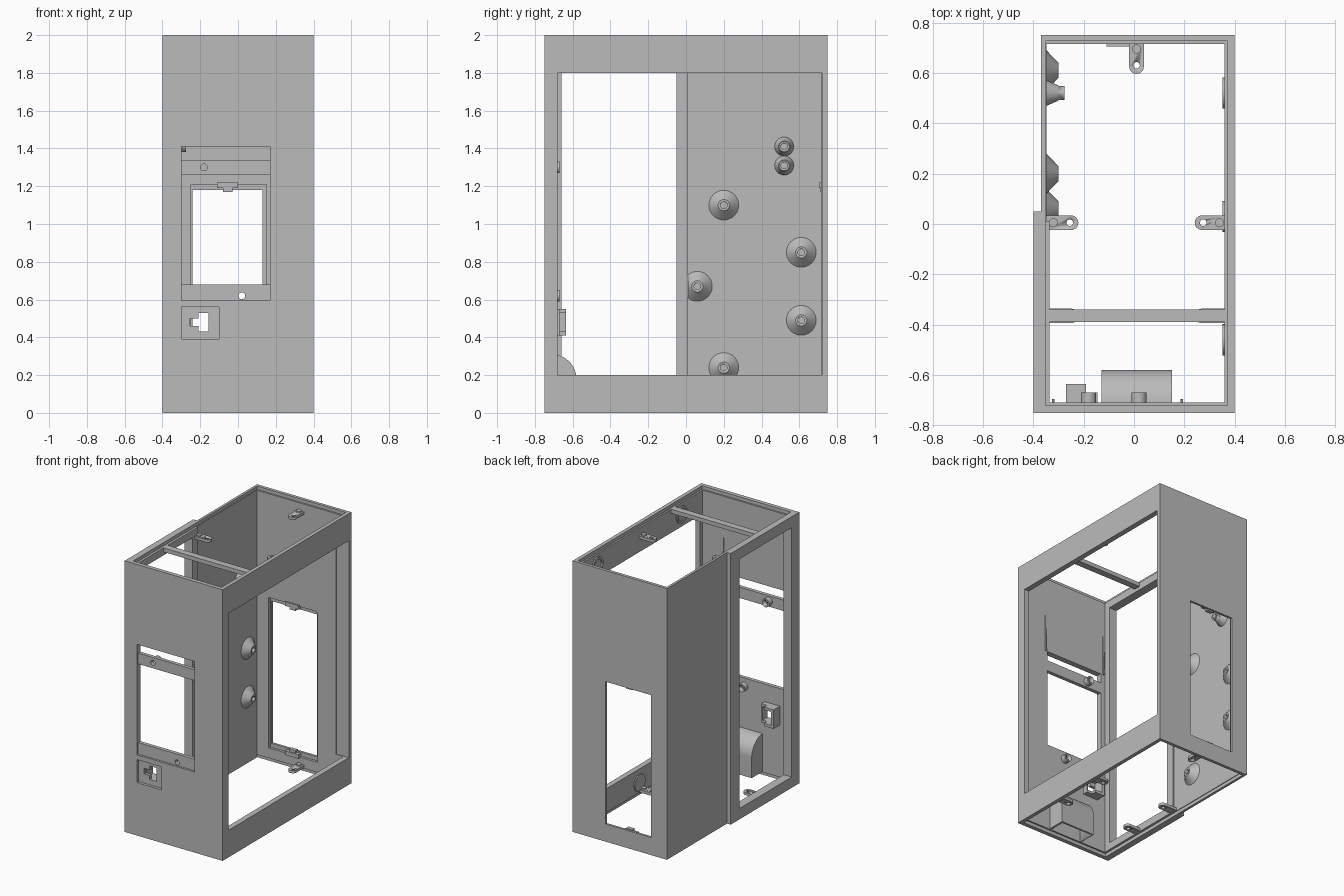
import bpy, bmesh, math
from mathutils import Vector, Matrix

if "Cube" in bpy.data.objects:
    bpy.data.objects.remove(bpy.data.objects["Cube"])

grey = bpy.data.materials.new("plain grey")
grey.use_nodes = True
grey.diffuse_color = (0.5, 0.5, 0.5, 1)
grey.node_tree.nodes["Principled BSDF"].inputs["Base Color"].default_value = (0.5, 0.5, 0.5, 1)


def finish(name, bm, smooth=False):
    bmesh.ops.recalc_face_normals(bm, faces=bm.faces)
    mesh = bpy.data.meshes.new(name)
    bm.to_mesh(mesh)
    bm.free()
    mesh.materials.append(grey)
    ob = bpy.data.objects.new(name, mesh)
    bpy.context.collection.objects.link(ob)
    if smooth:
        activate(ob)
        bpy.ops.object.shade_smooth_by_angle(angle=math.radians(35))
    return ob


def activate(ob):
    bpy.ops.object.select_all(action='DESELECT')
    ob.select_set(True)
    bpy.context.view_layer.objects.active = ob


def box(name, x, y, z):
    """Box from three (low, high) ranges."""
    bm = bmesh.new()
    bmesh.ops.create_cube(bm, size=1)
    for v in bm.verts:
        v.co = Vector([(r[0] + r[1]) / 2 + c * (r[1] - r[0]) for r, c in zip((x, y, z), v.co)])
    return finish(name, bm)


def rod(name, start, axis, length, r1, r2=None):
    """Cylinder or cone growing from start along axis."""
    bm = bmesh.new()
    axis = Vector(axis)
    bmesh.ops.create_cone(bm, cap_ends=True, segments=32, radius1=r1,
                          radius2=r1 if r2 is None else r2, depth=length)
    turn = Vector((0, 0, 1)).rotation_difference(axis).to_matrix().to_4x4()
    bm.transform(Matrix.Translation(Vector(start) + axis * length / 2) @ turn)
    return finish(name, bm, True)


def prism(name, outline, axis, low, high):
    """Outline extruded along x (outline in y, z) or z (outline in x, y)."""
    bm = bmesh.new()
    put = (lambda a, b, c: (c, a, b)) if axis == "x" else (lambda a, b, c: (a, b, c))
    face = bm.faces.new([bm.verts.new(put(a, b, low)) for a, b in outline])
    new = bmesh.ops.extrude_face_region(bm, geom=[face])["geom"]
    shift = Vector(put(0, 0, high - low))
    bmesh.ops.translate(bm, vec=shift, verts=[g for g in new if isinstance(g, bmesh.types.BMVert)])
    return finish(name, bm, True)


def combine(ob, other, mode='DIFFERENCE'):
    mod = ob.modifiers.new("shape", 'BOOLEAN')
    mod.operation, mod.solver, mod.object = mode, 'EXACT', other
    activate(ob)
    bpy.ops.object.modifier_apply(modifier=mod.name)
    bpy.data.objects.remove(other)


def cut(ob, *ranges):
    combine(ob, box("cutter", *ranges))


# Outer shell, stepped out on the front half of one side
X, MID, ALL = (-0.30, 0.17), (-0.055 - 0.185, 0.13), (-1, 3)
shell = box("case_shell", (-0.37, 0.4), (-0.75, 0.75), (0, 2))
combine(shell, box("step", (-0.4, 0), (-0.75, 0.05), (0, 2)), 'UNION')
cut(shell, (-0.335, 0.36), (-0.708, 0.715), ALL)
cut(shell, (-0.347, 0.3), (0.01, 0.715), ALL)
for z in ((-0.1, 0.025), (1.975, 2.1)):
    cut(shell, (-0.352, 0.372), (-0.72, 0.727), z)

# Side openings
cut(shell, (0.3, 0.5), (-0.68, 0.72), (0.2, 1.8))
cut(shell, (-0.5, -0.3), (-0.66, -0.05), (0.08, 1.92))

# Front display recess with upper slot and main opening
cut(shell, X, (-0.8, -0.735), (0.595, 1.41))
for z in ((0.68, 1.26), (1.34, 1.5 - 0.09)):
    cut(shell, X, (-0.8, -0.6), z)

# Socket recess and hole
cut(shell, (-0.30, -0.10), (-0.8, -0.73), (0.39, 0.56))
cut(shell, (-0.21, -0.155), (-0.8, -0.6), (0.43, 0.53))
cut(shell, (-0.255, -0.20), (-0.8, -0.6), (0.46, 0.50))

# Back window with a rebate on its inner side
cut(shell, MID, (0.6, 0.8), (0.13, 1.18))
cut(shell, (-0.25, 0.15), (0.6, 0.733), (0.10, 1.21))

# Screw holes through the front bars, with hollow bosses inside
for x, z in ((-0.18, 1.30), (0.02, 0.62)):
    combine(shell, rod("drill", (x, -0.8, z), (0, 1, 0), 0.2, 0.018))
    boss = rod("bar_screw_boss", (x, -0.71, z), (0, 1, 0), 0.04, 0.03)
    combine(boss, rod("drill", (x, -0.8, z), (0, 1, 0), 0.3, 0.018))

# Socket shroud behind the front wall
shroud = box("socket_shroud", (-0.27, -0.145), (-0.71, -0.635), (0.41, 0.55))
cut(shroud, (-0.25, -0.155), (-0.8, -0.6), (0.43, 0.53))
cut(shroud, (-0.19, -0.1), (-0.67, -0.6), (0.4, 0.6))

# Rounded hood inside the front wall, hollow from below


def hood_outline(r, low):
    arc = [(-0.71 + r * math.cos(a * math.pi / 24), 0.18 + r * math.sin(a * math.pi / 24))
           for a in range(13)]
    return [(-0.71, low), (-0.71 + r, low)] + arc


hood = prism("front_hood", hood_outline(0.13, 0.03), "x", -0.13, 0.15)
combine(hood, prism("hollow", hood_outline(0.115, -0.1), "x", -0.115, 0.135))

# Tapered ribs above the display
for x in (0.19, -0.32):
    prism("tapered_rib", [(-0.71, 1.41), (-0.695, 1.41), (-0.71, 1.84)], "x", x - 0.005, x + 0.005)

# Top cross bar
box("top_cross_bar", (-0.345, 0.37), (-0.39, -0.34), (1.945, 1.975))

# Conical standoffs on the solid side panel, with blind screw holes
big = [(0.2, 1.1), (0.61, 0.85), (0.06, 0.67), (0.61, 0.49), (0.2, 0.24)]
small = [(0.52, 1.41), (0.52, 1.31)]
for y, z in big + small:
    wide = (y, z) in big
    cone = rod("conical_standoff", (-0.35, y, z), (1, 0, 0), 0.05, 0.082 if wide else 0.052, 0.03)
    if wide:
        cut(cone, (-1, 1), (-1, 0.01), ALL)
    else:
        combine(cone, rod("stem", (-0.34, y, z), (1, 0, 0), 0.065, 0.028), 'UNION')
    combine(cone, rod("drill", (-0.335, y, z), (1, 0, 0), 0.1, 0.017))

# Shallow rings inside the open side
for y, z in ((0.52, 1.89), (-0.46, 1.89), (0.03, 0.1)):
    ring = rod("side_ring", (0.365, y, z), (-1, 0, 0), 0.013, 0.062)
    combine(ring, rod("drill", (0.363, y, z), (-1, 0, 0), 0.1, 0.045))


# Mounting tabs with a hole and a fixing stud
def tab(base, direction, z):
    d = Vector(direction)
    side = Vector((-d.y, d.x))
    p = Vector(base)
    w, reach = 0.029, 0.10
    pts = [p - side * w]
    for i in range(13):
        a = -math.pi / 2 + i * math.pi / 12
        pts.append(p + d * (reach + w * math.cos(a)) + side * w * math.sin(a))
    pts.append(p + side * w)
    ob = prism("mounting_tab", [tuple(q) for q in pts], "z", z, z + 0.02)
    hole, stud = p + d * 0.095, p + d * 0.03
    combine(ob, rod("drill", (hole.x, hole.y, z - 0.1), (0, 0, 1), 0.3, 0.013))
    rod("tab_stud", (stud.x, stud.y, z + 0.015), (0, 0, 1), 0.015, 0.018)


for y in (0.005, -0.365):
    tab((-0.35, y), (1, 0), 0.03)
    tab((0.37, y), (-1, 0), 0.03)
tab((0.01, 0.725), (0, -1), 0.03)
for base, way in (((-0.35, 0.005), (1, 0)), ((0.37, 0.005), (-1, 0)), ((0.01, 0.725), (0, -1))):
    tab(base, way, 1.9)

# Clips at the top and bottom of the back window
for z, s in ((1.18, 1), (0.13, -1)):
    box("window_clip_base", (-0.11, 0.0), (0.705, 0.735), sorted((z + s * 0.01, z + s * 0.04)))
    box("window_clip_tongue", (-0.08, -0.03), (0.712, 0.74), sorted((z - s * 0.01, z + s * 0.02)))
